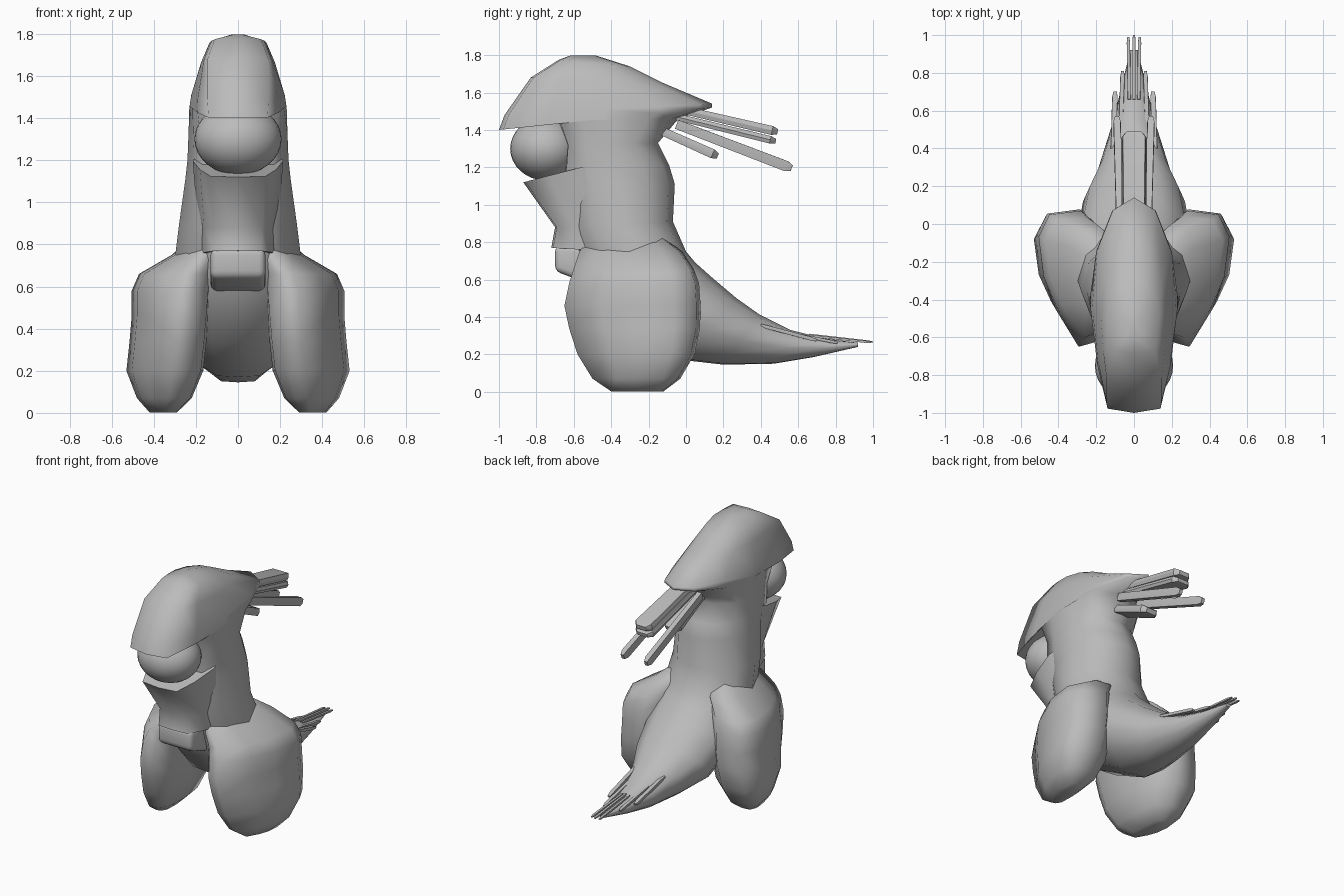
import bpy, bmesh, math
from mathutils import Vector

if "Cube" in bpy.data.objects:
    bpy.data.objects.remove(bpy.data.objects["Cube"])

grey = bpy.data.materials.new("plain grey")
grey.diffuse_color = (0.5, 0.5, 0.5, 1)
grey.use_nodes = True
grey.node_tree.nodes["Principled BSDF"].inputs["Base Color"].default_value = grey.diffuse_color


def finish(name, bm, angle=45):
    """Turn a bmesh into a smooth shaded grey object."""
    bmesh.ops.recalc_face_normals(bm, faces=bm.faces[:])
    me = bpy.data.meshes.new(name)
    bm.to_mesh(me)
    bm.free()
    for p in me.polygons:
        p.use_smooth = True
    me.set_sharp_from_angle(angle=math.radians(angle))
    me.materials.append(grey)
    ob = bpy.data.objects.new(name, me)
    bpy.context.collection.objects.link(ob)
    return ob


def loft(name, rings, angle=45):
    """Skin a list of equal-length point rings and cap both ends."""
    bm = bmesh.new()
    vs = [[bm.verts.new(p) for p in r] for r in rings]
    n = len(vs[0])
    for a, b in zip(vs, vs[1:]):
        for i in range(n):
            j = (i + 1) % n
            bm.faces.new((a[i], a[j], b[j], b[i]))
    bm.faces.new(vs[0])
    bm.faces.new(vs[-1])
    return finish(name, bm, angle)


def oval(yf, zf, yb, zb, wf, w):
    """Symmetric ring between a front and a back point, front width wf, middle width w."""
    half = [(0, 0), (.02, wf), (.22, wf * .4 + w * .6), (.48, w), (.75, w * .87), (.94, w * .5), (1, 0)]
    pts = half + [(t, -x) for t, x in half[-2:0:-1]]
    return [(x, yf + (yb - yf) * t, zf + (zb - zf) * t) for t, x in pts]


# hood with overhanging brim and pointed back, running on into the neck
hood = [
    (-.62, 1.797, -.48, 1.797, .02, .03),
    (-.68, 1.775, -.30, 1.74, .11, .135),
    (-.83, 1.68, -.12, 1.65, .145, .175),
    (-.97, 1.48, .14, 1.54, .145, .222),
    (-1.0, 1.40, .14, 1.52, .14, .23)]
# neck, belly and tail
body = [
    (-.69, 1.455, -.04, 1.46, .195, .231),
    (-.64, 1.32, -.15, 1.33, .18, .235),
    (-.65, 1.19, -.09, 1.21, .17, .24),
    (-.64, 1.11, -.06, 1.11, .16, .25),
    (-.62, .88, -.07, .91, .14, .28),
    (-.57, .72, 0, .75, .14, .30),
    (-.53, .58, .05, .69, .14, .305),
    (-.33, .33, .14, .61, .12, .31),
    (-.02, .17, .27, .50, .10, .27),
    (.20, .145, .39, .415, .08, .19),
    (.47, .15, .56, .33, .05, .12),
    (.68, .185, .74, .285, .03, .07),
    (.92, .24, .92, .262, .01, .02)]
loft("head_body_and_tail", [oval(*r) for r in hood + body], 75)

# tapering snout under the eye
snout = [
    (-.87, 1.12, -.25, 1.28, .13, .215),
    (-.70, .88, -.25, .88, .115, .19),
    (-.72, .77, -.25, .74, .11, .18)]
loft("snout", [oval(*r) for r in snout], 75)

# single large eye
bm = bmesh.new()
bmesh.ops.create_uvsphere(bm, u_segments=32, v_segments=16, radius=1)
for v in bm.verts:
    v.co = (v.co.x * .207, v.co.y * .19 - .75, v.co.z * .17 + 1.30)
finish("eye", bm)

# mouth block under the snout
bm = bmesh.new()
bmesh.ops.create_cube(bm, size=1)
for v in bm.verts:
    front = v.co.y < 0
    z = .78 if v.co.z > 0 else (.645 if front else .57)
    v.co = (v.co.x * .26, -.70 if front else -.50, z)
bmesh.ops.bevel(bm, geom=bm.edges[:], offset=.03, segments=3, affect='EDGES', profile=.5)
finish("mouth", bm)

# pair of heavy legs: u runs inner to outer, v runs front to back
SHAPE = [(.2, .03), (.42, 0), (.75, .27), (.93, .5), (1, .8), (.85, .97),
         (.4, 1), (.08, .85), (0, .5), (.03, .15)]
legs = [  # height, inner x, outer x, front y, back y
    (.002, .29, .42, -.40, -.12),
    (.07, .22, .48, -.50, -.03),
    (.20, .165, .53, -.58, .045),
    (.34, .15, .515, -.625, .075),
    (.46, .14, .505, -.65, .078),
    (.58, .13, .505, -.625, .07),
    (.66, .11, .47, -.60, .04),
    (.75, .08, .315, -.57, -.02),
    (.84, .04, .21, -.50, -.14)]
for side, sx in (("left", 1), ("right", -1)):
    loft(side + "_leg", [[(sx * (a + (b - a) * u), f + (k - f) * v, z) for u, v in SHAPE]
                         for z, a, b, f, k in legs], 85)


def feather(name, p, q, w, h):
    """Six-sided plume from p to q with a narrowed tip."""
    p, q = Vector(p), Vector(q)
    d = (q - p).normalized()
    side = d.cross(Vector((0, 0, 1))).normalized()
    up = side.cross(d)
    sect = [(-1, 0), (-.9, 1), (.9, 1), (1, 0), (.9, -1), (-.9, -1)]

    def ring(c, s):
        return [c + side * (x * w * s) + up * (y * h * s) for x, y in sect]
    return loft(name, [ring(p, .9), ring(q - d * .03, 1), ring(q, .6)], 30)


# crest plumes behind the hood
feather("crest_top_plume", (0, -.05, 1.515), (0, .49, 1.39), .065, .024)
feather("crest_second_plume", (0, -.05, 1.47), (0, .48, 1.34), .07, .02)
feather("crest_short_plume", (0, -.12, 1.39), (0, .17, 1.26), .065, .025)
for sx in (1, -1):
    feather("crest_long_plume", (sx * .075, -.05, 1.43), (sx * .09, .565, 1.195), .02, .028)

# thin plumes along the tail
for sx in (1, -1):
    feather("tail_outer_plume", (sx * .11, .40, .355), (sx * .10, .70, .275), .015, .01)
    feather("tail_middle_plume", (sx * .07, .52, .32), (sx * .06, .81, .262), .012, .008)
    feather("tail_inner_plume", (sx * .025, .66, .30), (sx * .03, .99, .264), .009, .006)
feather("tail_end_plume", (0, .66, .305), (0, 1.0, .266), .009, .006)
